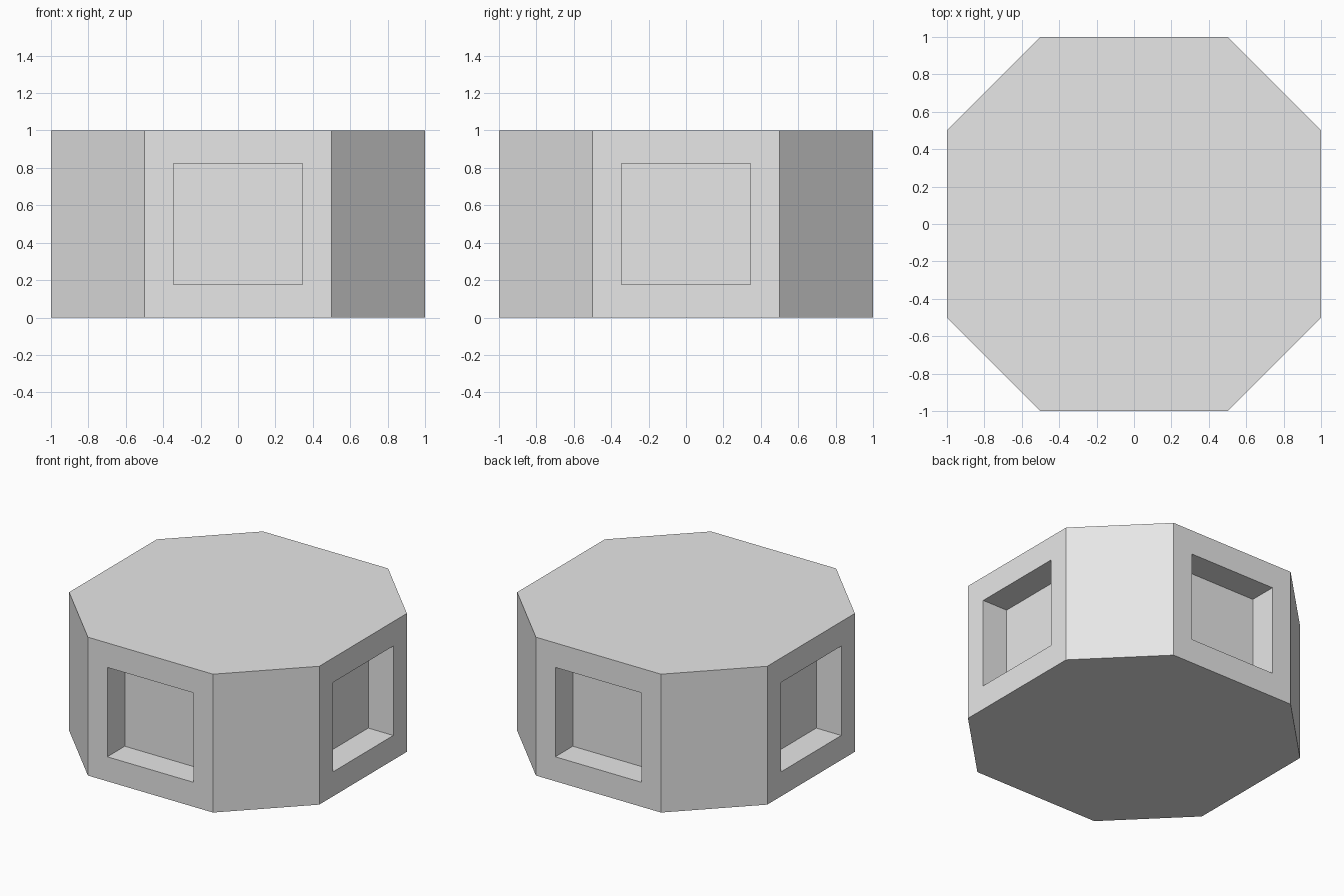
import bpy
import bmesh
from mathutils import Vector

cube = bpy.data.objects.get("Cube")
if cube:
    bpy.data.objects.remove(cube, do_unlink=True)

HEIGHT = 1.0
HALF_WIDTH, HALF_HEIGHT = 0.345, 0.323   # window opening
DEPTH = 0.2                              # window recess

# Plain grey material
grey = bpy.data.materials.new("light_grey")
grey.use_nodes = True
colour = (0.8, 0.8, 0.8, 1)
grey.diffuse_color = colour
grey.node_tree.nodes["Principled BSDF"].inputs["Base Color"].default_value = colour

# Eight-sided block: a square with its corners cut off halfway
bm = bmesh.new()
outline = [(-.5, -1), (.5, -1), (1, -.5), (1, .5),
           (.5, 1), (-.5, 1), (-1, .5), (-1, -.5)]
base = bm.faces.new([bm.verts.new((x, y, 0)) for x, y in outline])
top = bmesh.ops.extrude_face_region(bm, geom=[base], use_keep_orig=True)
top_verts = [g for g in top["geom"] if isinstance(g, bmesh.types.BMVert)]
bmesh.ops.translate(bm, verts=top_verts, vec=(0, 0, HEIGHT))
bmesh.ops.recalc_face_normals(bm, faces=bm.faces)

# Recessed square windows on the four main walls
walls = [f for f in bm.faces if max(abs(f.normal.x), abs(f.normal.y)) > 0.99]
for wall in walls:
    normal = wall.normal.copy()
    across = normal.cross(Vector((0, 0, 1)))
    centre = wall.calc_center_median()
    bmesh.ops.inset_individual(bm, faces=[wall], thickness=0.15)
    for v in wall.verts:
        offset = v.co - centre
        side = 1 if offset.dot(across) > 0 else -1
        level = 1 if offset.z > 0 else -1
        v.co = centre + across * side * HALF_WIDTH + Vector((0, 0, level * HALF_HEIGHT))
    pane = bmesh.ops.extrude_discrete_faces(bm, faces=[wall])["faces"][0]
    bmesh.ops.translate(bm, verts=pane.verts, vec=-normal * DEPTH)

bmesh.ops.recalc_face_normals(bm, faces=bm.faces)
mesh = bpy.data.meshes.new("octagonal_block")
bm.to_mesh(mesh)
bm.free()
mesh.materials.append(grey)
bpy.context.collection.objects.link(bpy.data.objects.new("octagonal_block", mesh))
